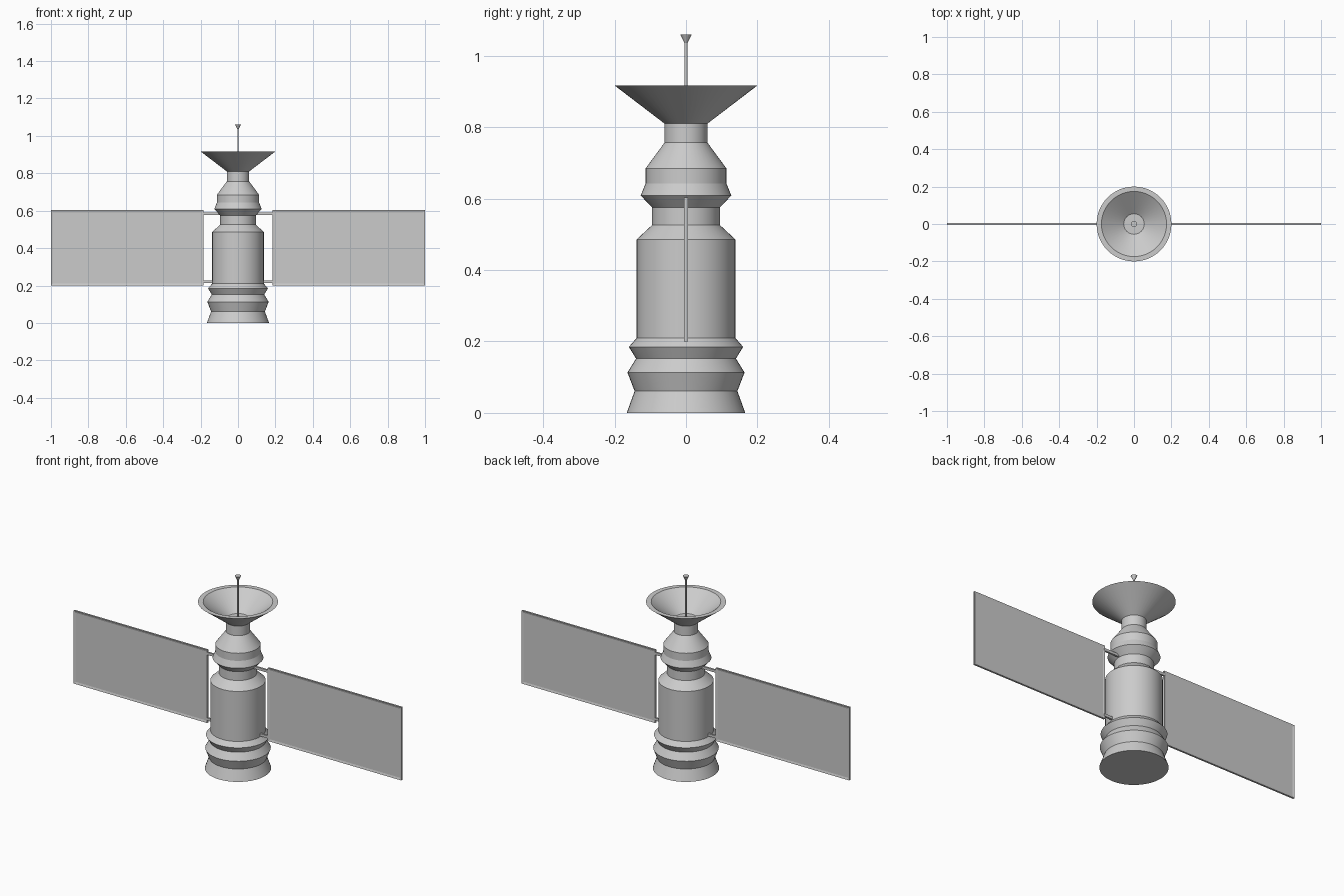
import bpy, bmesh, math

if "Cube" in bpy.data.objects:
    bpy.data.objects.remove(bpy.data.objects["Cube"])

SIDES = 48


def finish(bm, name, smooth=False):
    bmesh.ops.recalc_face_normals(bm, faces=bm.faces)
    me = bpy.data.meshes.new(name)
    bm.to_mesh(me)
    bm.free()
    ob = bpy.data.objects.new(name, me)
    bpy.context.collection.objects.link(ob)
    if smooth:
        bpy.ops.object.select_all(action='DESELECT')
        ob.select_set(True)
        bpy.context.view_layer.objects.active = ob
        bpy.ops.object.shade_smooth_by_angle(angle=math.radians(15))
    return ob


def lathe(name, profile, sides=SIDES):
    """Revolve (radius, z) points around z; the open ends are capped."""
    bm = bmesh.new()
    rings = []
    for r, z in profile:
        rings.append([bm.verts.new((r * math.cos(2 * math.pi * i / sides),
                                    r * math.sin(2 * math.pi * i / sides), z))
                      for i in range(sides)])
    for a, b in zip(rings, rings[1:]):
        for i in range(sides):
            j = (i + 1) % sides
            bm.faces.new((a[i], a[j], b[j], b[i]))
    bm.faces.new(rings[0])
    bm.faces.new(rings[-1])
    return finish(bm, name, True)


def box(name, x0, x1, y, z0, z1):
    bm = bmesh.new()
    bmesh.ops.create_cube(bm, size=1)
    for v in bm.verts:
        v.co.x = x0 if v.co.x < 0 else x1
        v.co.y = -y if v.co.y < 0 else y
        v.co.z = z0 if v.co.z < 0 else z1
    return bm


# Body with stepped collars
lathe("body", [(0.166, 0), (0.144, 0.061), (0.164, 0.113), (0.14, 0.152),
               (0.16, 0.185), (0.138, 0.21), (0.138, 0.486), (0.095, 0.526),
               (0.095, 0.575), (0.127, 0.609), (0.113, 0.643), (0.113, 0.685),
               (0.06, 0.757), (0.06, 0.81)])

# Dish: outer cone, flat rim, inner cone
lathe("dish", [(0.06, 0.81), (0.2, 0.917), (0.174, 0.917), (0.055, 0.826)])

# Antenna mast with flared tip
lathe("antenna", [(0.004, 0.82), (0.004, 1.036), (0.016, 1.06)], 16)

for side, s in (("left", -1), ("right", 1)):
    # Solar panel with raised frame on both faces
    x0, x1 = sorted((s * 0.185, s * 1.0))
    bm = box("panel", x0, x1, 0.005, 0.2, 0.603)
    bm.normal_update()
    faces = [f for f in bm.faces if abs(f.normal.y) > 0.9]
    bmesh.ops.inset_individual(bm, faces=faces, thickness=0.016)
    for f in faces:
        for v in f.verts:
            v.co.y *= 0.4
    finish(bm, side + "_solar_panel")

    # Struts joining the panel to the body
    for label, z, r in (("upper", 0.583, 0.08), ("lower", 0.221, 0.12)):
        x0, x1 = sorted((s * r, s * 0.19))
        bm = box("strut", x0, x1, 0.005, z - 0.007, z + 0.007)
        finish(bm, f"{side}_{label}_strut")
